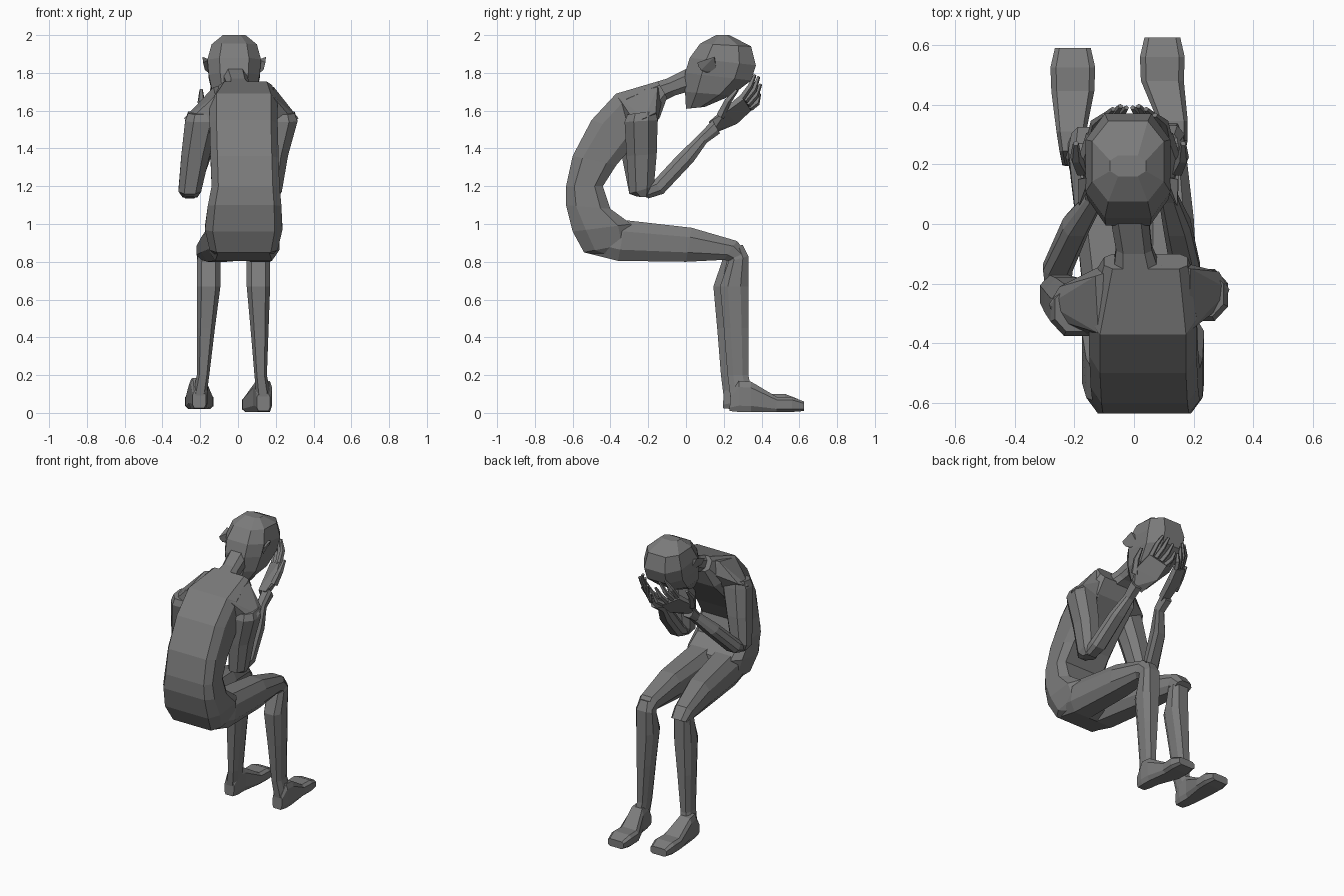
import bpy, bmesh
from math import cos, sin, tau
from mathutils import Vector

dark = bpy.data.materials.new("dark_grey")
dark.diffuse_color = (.2, .2, .2, 1)


def make(name, bm):
    bmesh.ops.recalc_face_normals(bm, faces=bm.faces)
    me = bpy.data.meshes.new(name)
    bm.to_mesh(me)
    bm.free()
    me.materials.append(dark)
    ob = bpy.data.objects.new(name, me)
    bpy.context.collection.objects.link(ob)
    return ob


def skin(name, rings):
    """Bridge equal-sized rings of points and cap both ends."""
    bm = bmesh.new()
    vs = [[bm.verts.new(p) for p in r] for r in rings]
    n = len(vs[0])
    for a, b in zip(vs, vs[1:]):
        for i in range(n):
            j = (i + 1) % n
            bm.faces.new((a[i], a[j], b[j], b[i]))
    bm.faces.new(vs[0][::-1])
    bm.faces.new(vs[-1])
    return make(name, bm)


def loft(name, sections, k=0.6, m=0.45, dy=0, dz=0):
    """Section: (y, z) of one edge, (y, z) of the other, centre x, half width."""
    prof = [(-1, -m), (-k, -1), (k, -1), (1, -m), (1, m), (k, 1), (-k, 1), (-1, m)]
    rings = []
    for ay, az, by, bz, cx, hw in sections:
        c = Vector((cx, (ay + by) / 2 + dy, (az + bz) / 2 + dz))
        h = Vector((0, (by - ay) / 2, (bz - az) / 2))
        rings.append([c + Vector((u * hw, 0, 0)) + h * v for u, v in prof])
    return skin(name, rings)


def tube(name, pts, n=5):
    """Tapered tube through (x, y, z, radius) points."""
    d = (Vector(pts[-1][:3]) - Vector(pts[0][:3])).normalized()
    u = d.cross(Vector((1, 0, 0))).normalized()
    w = d.cross(u)
    return skin(name, [[Vector(p[:3]) + (u * cos(tau * i / n) + w * sin(tau * i / n)) * p[3]
                        for i in range(n)] for p in pts])


def hull(name, pts):
    bm = bmesh.new()
    for p in pts:
        bm.verts.new(p)
    res = bmesh.ops.convex_hull(bm, input=bm.verts)
    bmesh.ops.delete(bm, geom=list({g for g in res["geom_interior"]}), context='VERTS')
    return make(name, bm)


# hunched torso
loft("torso", [
    (-.36, .805, -.27, .84, .03, .12),
    (-.54, .85, -.28, .90, .03, .18),
    (-.60, .96, -.29, 1.0, .03, .205),
    (-.635, 1.1, -.40, 1.08, .035, .195),
    (-.635, 1.2, -.44, 1.2, .04, .18),
    (-.60, 1.36, -.37, 1.31, .035, .18),
    (-.50, 1.55, -.24, 1.46, .03, .18),
    (-.37, 1.69, -.14, 1.56, .03, .18),
    (-.15, 1.755, -.10, 1.67, .04, .14)], k=.8, m=.55)

# neck and head
loft("neck", [(-.20, 1.74, -.12, 1.65, .01, .08), (-.10, 1.77, -.06, 1.68, 0, .06),
              (.04, 1.84, .08, 1.72, -.02, .065)])
loft("head", [
    (.0, 1.61, .10, 1.62, -.02, .06),
    (-.005, 1.70, .24, 1.68, -.02, .115),
    (-.005, 1.80, .345, 1.76, -.02, .135),
    (.02, 1.88, .37, 1.84, -.02, .142),
    (.075, 1.955, .345, 1.94, -.02, .12),
    (.16, 2.0, .23, 2.0, -.02, .06)], k=.55, m=.5)
for s, side in ((1, "right"), (-1, "left")):
    hull(side + "_ear", [(-.02 + s * x, y, z) for x, y, z in (
        (.125, .16, 1.80), (.13, .155, 1.87), (.135, .16, 1.82), (.165, .06, 1.855),
        (.155, .08, 1.815), (.168, .15, 1.885), (.16, .065, 1.835), (.135, .11, 1.80))])

# legs: centre x at hip, mid thigh, knee, ankle, heel, toe and offsets
LEGS = {"right": ((.12, .115, .108, .12, .135, .095), 0, 0),
        "left": ((-.06, -.11, -.155, -.185, -.205, -.205), -.035, .015)}
for side, ((hip, mid, knee, ankle, heel, toe), dy, dz) in LEGS.items():
    loft(side + "_thigh", [
        (-.50, .84, -.38, 1.03, hip, .08),
        (-.36, .805, -.32, 1.02, hip, .10),
        (0, .80, .03, .98, mid, .085),
        (.20, .81, .27, .91, knee, .065),
        (.25, .80, .325, .84, knee, .055)])
    loft(side + "_shin", [
        (.22, .87, .30, .89, knee, .045),
        (.225, .80, .33, .83, knee, .062),
        (.18, .67, .33, .67, knee, .062),
        (.20, .45, .33, .45, (knee + ankle) / 2, .048),
        (.22, .20, .33, .20, ankle, .033),
        (.235, .08, .35, .10, heel, .038)], dy=dy)
    loft(side + "_foot", [
        (.23, .01, .235, .10, heel, .035),
        (.28, .005, .28, .17, heel, .045),
        (.345, .005, .345, .165, heel - .005, .05),
        (.48, .005, .48, .085, toe, .072),
        (.56, .005, .56, .085, toe, .075),
        (.625, .01, .625, .06, toe, .06)], k=.75, m=.6, dy=dy, dz=dz)

# arms: centre x at shoulder, mid, elbow, wrist; shoulder y offset
ARMS = {"right": (1, .225, .19, .172, .115, 0.0), "left": (-1, -.19, -.225, -.255, -.13, -.05)}
for side, (s, sh, mid, elb, wr, dy) in ARMS.items():
    # sloping shoulder from collar to a pointed outer corner
    hull(side + "_shoulder", [(.03 + s * x, y, z) for x, y, z in (
        (.06, -.36, 1.685), (.15, -.365, 1.68), (.06, -.14, 1.74), (.16, -.15 + dy / 2, 1.725),
        (.10, -.12, 1.66))] + [(sh + s * x, y + dy, z) for x, y, z in (
            (.095, -.22, 1.56), (.075, -.27, 1.54), (.06, -.16, 1.59),
            (-.05, -.33, 1.54), (-.06, -.15, 1.54))])
    loft(side + "_upper_arm", [
        (-.31 + dy, 1.58, -.16 + dy, 1.60, sh, .075),
        (-.325 + dy, 1.54, -.15 + dy, 1.55, sh, .09),
        (-.315 + dy / 2, 1.36, -.155 + dy / 2, 1.37, mid, .075),
        (-.30, 1.16, -.17, 1.20, elb, .06),
        (-.26, 1.145, -.19, 1.14, elb, .04)], k=.5)
    fx = (elb + wr) / 2
    loft(side + "_forearm", [
        (-.25, 1.19, -.20, 1.135, elb, .04),
        (-.17, 1.23, -.12, 1.16, elb, .05),
        (-.04, 1.37, .04, 1.33, fx, .045),
        (.07, 1.475, .11, 1.43, wr, .032),
        (.14, 1.55, .18, 1.48, wr, .035)])

# hands cupped on the face, thumbs outward
for s, side in ((1, "right"), (-1, "left")):
    def P(x, y, z, *r):
        return (-.015 + s * (x - .03), y, z) + r
    hull(side + "_palm", [P(*p) for p in (
        (.17, .12, 1.54), (.11, .15, 1.48), (.17, .15, 1.50), (.11, .13, 1.53),
        (.19, .20, 1.61), (.205, .21, 1.59), (.07, .28, 1.56), (.08, .27, 1.53),
        (.16, .285, 1.68), (.175, .305, 1.66), (.06, .33, 1.63), (.07, .345, 1.60))])
    fingers = [((.155, .29, 1.66), (.145, .34, 1.73), (.115, .365, 1.79)),
               ((.13, .31, 1.65), (.11, .36, 1.71), (.085, .385, 1.78)),
               ((.10, .325, 1.63), (.08, .37, 1.68), (.06, .395, 1.74)),
               ((.075, .335, 1.61), (.055, .375, 1.64), (.04, .39, 1.69))]
    for i, (a, b, c) in enumerate(fingers):
        tube(f"{side}_finger_{i + 1}", [P(*a, .018), P(*b, .016), P(*c, .009)])
    tube(side + "_thumb", [P(.19, .18, 1.57, .025), P(.21, .22, 1.65, .02), P(.21, .27, 1.71, .01)])
